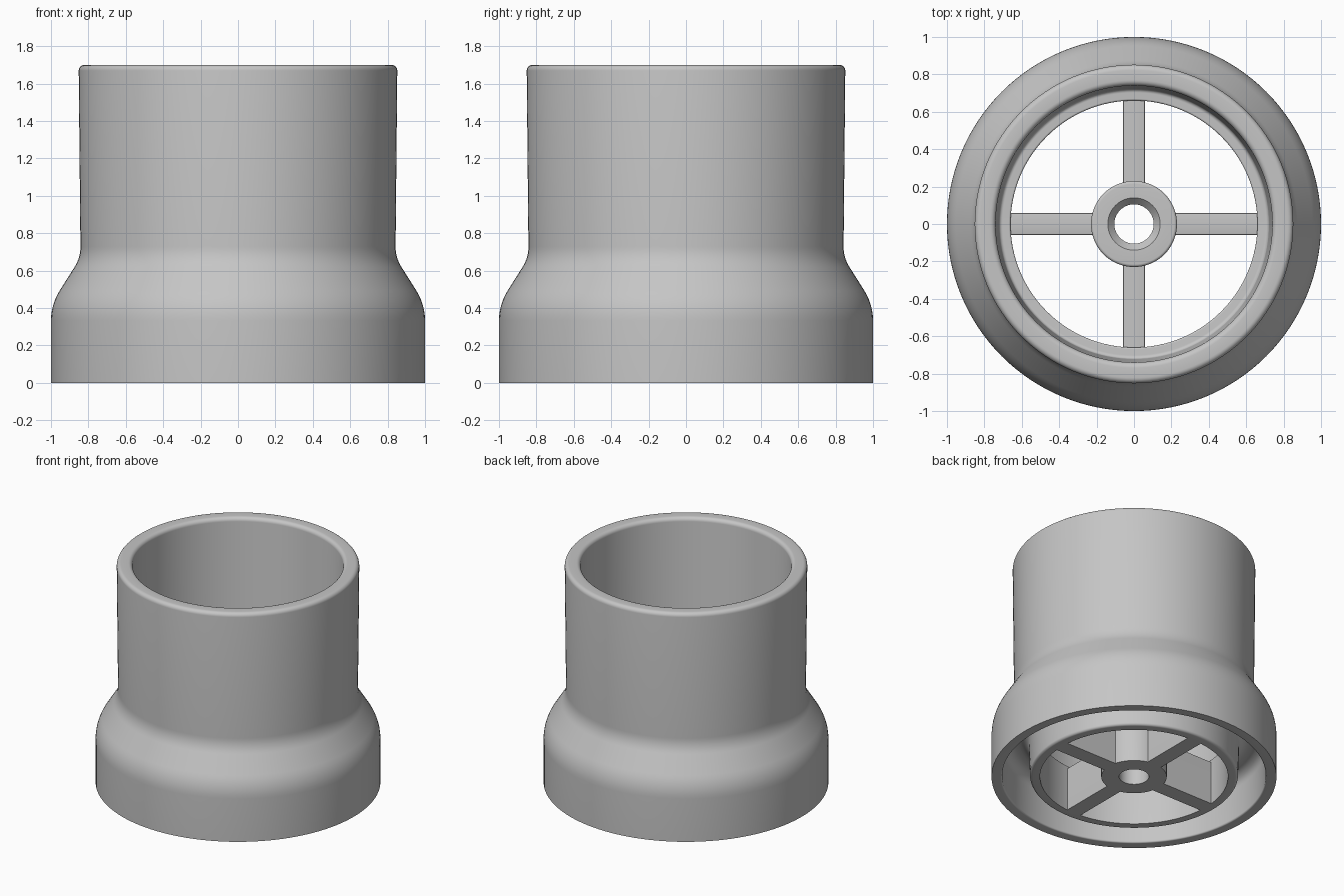
import bpy, bmesh, math
from mathutils import Vector

cube = bpy.data.objects.get("Cube")
if cube:
    bpy.data.objects.remove(cube, do_unlink=True)

grey = bpy.data.materials.new("light grey")
grey.use_nodes = True
colour = (0.56, 0.56, 0.56, 1)
grey.diffuse_color = colour
grey.node_tree.nodes["Principled BSDF"].inputs["Base Color"].default_value = colour


def rounded(corners, steps=6):
    """Closed (radius, height, fillet) outline with its corners rounded."""
    points = []
    for i, (r, z, fillet) in enumerate(corners):
        here = Vector((r, z))
        if not fillet:
            points.append(here)
            continue
        before = Vector(corners[i - 1][:2]) - here
        after = Vector(corners[(i + 1) % len(corners)][:2]) - here
        reach = fillet / math.tan(before.angle(after) / 2)
        a = here + before.normalized() * reach
        b = here + after.normalized() * reach
        middle = (a + b) / 2 - here
        centre = here + middle.normalized() * math.hypot(fillet, reach)
        sweep = (a - centre).angle_signed(b - centre)
        for k in range(steps + 1):
            angle = -sweep * k / steps
            v = a - centre
            c, s = math.cos(angle), math.sin(angle)
            points.append(centre + Vector((v.x * c - v.y * s, v.x * s + v.y * c)))
    return points


def finish(name, bm):
    bmesh.ops.recalc_face_normals(bm, faces=bm.faces)
    mesh = bpy.data.meshes.new(name)
    bm.to_mesh(mesh)
    bm.free()
    mesh.materials.append(grey)
    obj = bpy.data.objects.new(name, mesh)
    bpy.context.collection.objects.link(obj)
    bpy.ops.object.select_all(action="DESELECT")
    obj.select_set(True)
    bpy.context.view_layer.objects.active = obj
    bpy.ops.object.shade_smooth_by_angle(angle=math.radians(30))
    return obj


def lathe(name, corners, sides=128):
    bm = bmesh.new()
    rings = []
    for p in rounded(corners):
        rings.append([bm.verts.new((p.x * math.cos(t), p.x * math.sin(t), p.y))
                      for t in (math.tau * k / sides for k in range(sides))])
    for i, ring in enumerate(rings):
        last = rings[i - 1]
        for k in range(sides):
            n = (k + 1) % sides
            bm.faces.new((last[k], last[n], ring[n], ring[k]))
    return finish(name, bm)


# Flared shell, open top, underside groove and inner ring in one outline
lathe("flared_body", [
    (1.0, 0, 0), (1.0, 0.42, 0.3), (0.842, 0.67, 0.2), (0.852, 1.7, 0.03),
    (0.74, 1.7, 0.03), (0.722, 0.36, 0.02), (0.66, 0.36, 0.01),
    (0.66, 0, 0), (0.73, 0, 0.02), (0.74, 0.32, 0.08), (0.92, 0.32, 0.08),
    (0.925, 0, 0.012),
])

# Bored hub with a countersunk top
lathe("centre_hub", [
    (0.23, 0, 0), (0.23, 0.42, 0.015), (0.14, 0.42, 0),
    (0.105, 0.38, 0), (0.105, 0, 0),
], 64)

# Four spokes joining the hub to the ring
for i, name in enumerate(("left", "back", "right", "front")):
    bm = bmesh.new()
    bmesh.ops.create_cube(bm, size=1)
    for v in bm.verts:
        v.co = (0.44 + v.co.x * 0.48, v.co.y * 0.12, 0.17 + v.co.z * 0.34)
    top = [e for e in bm.edges if all(v.co.z > 0.3 for v in e.verts)
           and abs(e.verts[0].co.x - e.verts[1].co.x) > 0.1]
    bmesh.ops.bevel(bm, geom=top, offset=0.01, segments=3, affect="EDGES", profile=0.5)
    finish(name + "_spoke", bm).rotation_euler.z = i * math.pi / 2
